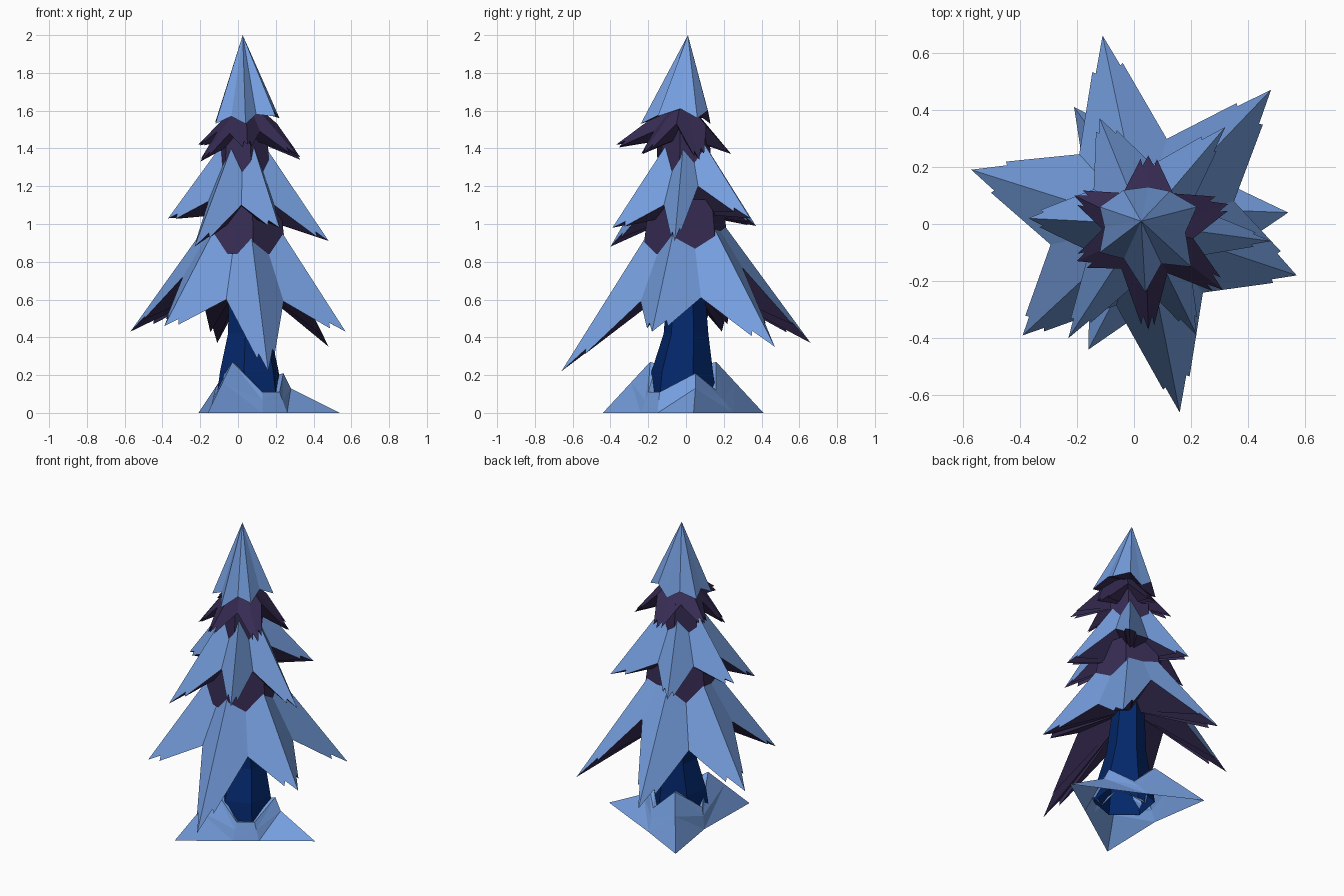
import bpy, math, random
from mathutils import Vector

if "Cube" in bpy.data.objects:
    bpy.data.objects.remove(bpy.data.objects["Cube"])

random.seed(4)


def material(name, rgb):
    m = bpy.data.materials.new(name)
    m.diffuse_color = (*rgb, 1)
    m.use_nodes = True
    m.node_tree.nodes["Principled BSDF"].inputs["Base Color"].default_value = m.diffuse_color
    return m


SNOW = material("snow blue", (0.18, 0.345, 0.74))
NEEDLE = material("needle purple", (0.038, 0.025, 0.088))
BARK = material("bark blue", (0.001, 0.02, 0.145))


def add_mesh(name, verts, faces, mats, indices=None):
    me = bpy.data.meshes.new(name)
    me.from_pydata(verts, [], faces)
    for m in mats:
        me.materials.append(m)
    if indices:
        for p, i in zip(me.polygons, indices):
            p.material_index = i
    me.update()
    ob = bpy.data.objects.new(name, me)
    bpy.context.collection.objects.link(ob)
    return ob


def tier(name, apex, tips, valley_r, valley_z, under_z, top_mat, under_mat, barb_len=0.1):
    """Star-shaped cone: ridges run to the tips, barbed edges, closed by an inner fan."""
    top = Vector(apex)
    tips = [Vector(t) for t in tips]
    valleys = []
    for i, t in enumerate(tips):            # valley i lies after tip i
        a = (t - top).to_2d().normalized()
        b = (tips[(i + 1) % len(tips)] - top).to_2d().normalized()
        d = (a + b).normalized() * valley_r[i]
        valleys.append(Vector((top.x + d.x, top.y + d.y, valley_z[i])))

    def barb(v, t):
        # barbs stay in the slope's plane and point downhill
        k = random.uniform(0.62, 0.76)
        j, n = v.lerp(t, k), v.lerp(t, k + 0.05)
        return top + (j - top) * (1 + barb_len), top + (n - top) * (1 - barb_len * 0.2)

    rim = []
    for i, t in enumerate(tips):
        before, after = valleys[i - 1], valleys[i]
        if barb_len:
            j, n = barb(before, t)
            rim += [j, n, t]
            j, n = barb(after, t)
            rim += [n, j, after]
        else:
            rim += [t, after]
    n = len(rim)
    verts = [top, Vector((top.x, top.y, under_z))] + rim
    faces = [(0, 2 + i, 2 + (i + 1) % n) for i in range(n)]
    faces += [(1, 2 + (i + 1) % n, 2 + i) for i in range(n)]
    return add_mesh(name, verts, faces, [top_mat, under_mat], [0] * n + [1] * n)


def hex_tube(name, rings, mat, turn=20):
    """Six-sided tube through (x, y, z, radius) rings, open at the ends."""
    v = [(x + r * math.cos(math.radians(60 * i + turn)),
          y + r * math.sin(math.radians(60 * i + turn)), z)
         for x, y, z, r in rings for i in range(6)]
    f = [(6 * k + i, 6 * k + (i + 1) % 6, 6 * k + 6 + (i + 1) % 6, 6 * k + 6 + i)
         for k in range(len(rings) - 1) for i in range(6)]
    return add_mesh(name, v, f, [mat])


# Lowest, widest branches
tier("lower_branches", (0.03, 0, 1.27),
     [(0.48, 0.47, 0.35), (-0.11, 0.66, 0.37), (-0.57, 0.19, 0.43),
      (-0.39, -0.39, 0.46), (0.16, -0.66, 0.22), (0.57, -0.18, 0.43)],
     [0.31, 0.33, 0.33, 0.30, 0.32, 0.33], [0.77, 0.62, 0.72, 0.60, 0.59, 0.61],
     0.72, SNOW, NEEDLE, 0.04)

# Middle branches, with the needle collar showing beneath them
tier("middle_branches", (0.03, 0, 1.58),
     [(0.32, 0.34, 1.03), (-0.12, 0.37, 0.99), (-0.37, 0.02, 1.03),
      (-0.23, -0.40, 0.88), (0.22, -0.39, 0.98), (0.48, -0.06, 0.91)],
     [0.21, 0.21, 0.21, 0.20, 0.20, 0.18], [1.12, 1.12, 1.12, 1.10, 1.10, 1.20],
     1.06, SNOW, NEEDLE, 0.05)
hex_tube("middle_collar", [(0.03, 0, 1.13, 0.20), (0.03, 0, 0.84, 0.235)], NEEDLE, 43)

# Bare upper branches under the cap
tier("upper_branches", (0.04, -0.02, 1.68),
     [(0.33, 0.07, 1.34), (0.05, 0.24, 1.37), (-0.21, 0.10, 1.42),
      (-0.20, -0.13, 1.33), (0.05, -0.37, 1.42), (0.31, -0.23, 1.37)],
     [0.16, 0.15, 0.15, 0.16, 0.17, 0.17], [1.52, 1.50, 1.49, 1.48, 1.49, 1.53],
     1.46, NEEDLE, NEEDLE, 0.12)
hex_tube("upper_collar", [(0.03, 0, 1.50, 0.125), (0.03, 0, 1.27, 0.145)], NEEDLE, 46)

# Snow cap at the top
tier("snow_cap", (0.025, 0.01, 2.0),
     [(0.22, 0.06, 1.56), (0.05, 0.13, 1.53), (-0.12, 0.06, 1.54),
      (-0.12, -0.10, 1.53), (0.04, -0.24, 1.53), (0.20, -0.15, 1.57)],
     [0.145, 0.125, 0.13, 0.145, 0.165, 0.16], [1.60, 1.59, 1.58, 1.57, 1.58, 1.61],
     1.62, SNOW, NEEDLE, 0)

# Six-sided tapering trunk
hex_tube("trunk", [(0.06, -0.02, 0.08, 0.185), (0.06, -0.02, 0.22, 0.165),
                   (0.06, 0.0, 0.42, 0.12), (0.04, 0.0, 0.80, 0.09)], BARK)

# Three-pointed snow drift, open below, hugging the trunk
outer = [(-0.16, -0.44, 0), (0.13, -0.24, 0), (0.26, -0.15, 0), (0.54, 0.04, 0),
         (0.10, 0.25, 0), (-0.21, 0.41, 0), (-0.15, 0.02, 0)]
inner = [(-0.03, -0.19, 0.27), (0.13, -0.20, 0.11), (0.22, -0.14, 0.11), (0.24, 0.05, 0.21),
         (0.13, 0.16, 0.12), (-0.03, 0.16, 0.27), (-0.12, 0.0, 0.13)]
middle = [Vector(a).lerp(Vector(b), 0.6) for a, b in zip(outer, inner)]
middle[3] = Vector((0.28, 0.05, 0.13))
lip = [(0.06 + (x - 0.06) * 0.8, -0.02 + (y + 0.02) * 0.8, z - 0.01) for x, y, z in inner]
rows = [outer, middle, inner, lip]
N = len(outer)
bf = []
for k in range(3):
    for i in range(N):
        a, b = k * N + i, k * N + (i + 1) % N
        c, d = b + N, a + N
        # split each quad along the diagonal that keeps the ridges sharp
        bf += [(a, b, d), (b, c, d)] if i in (0, 3, 5) else [(a, b, c), (a, c, d)]
add_mesh("snow_drift", [tuple(p) for r in rows for p in r], bf, [SNOW])
